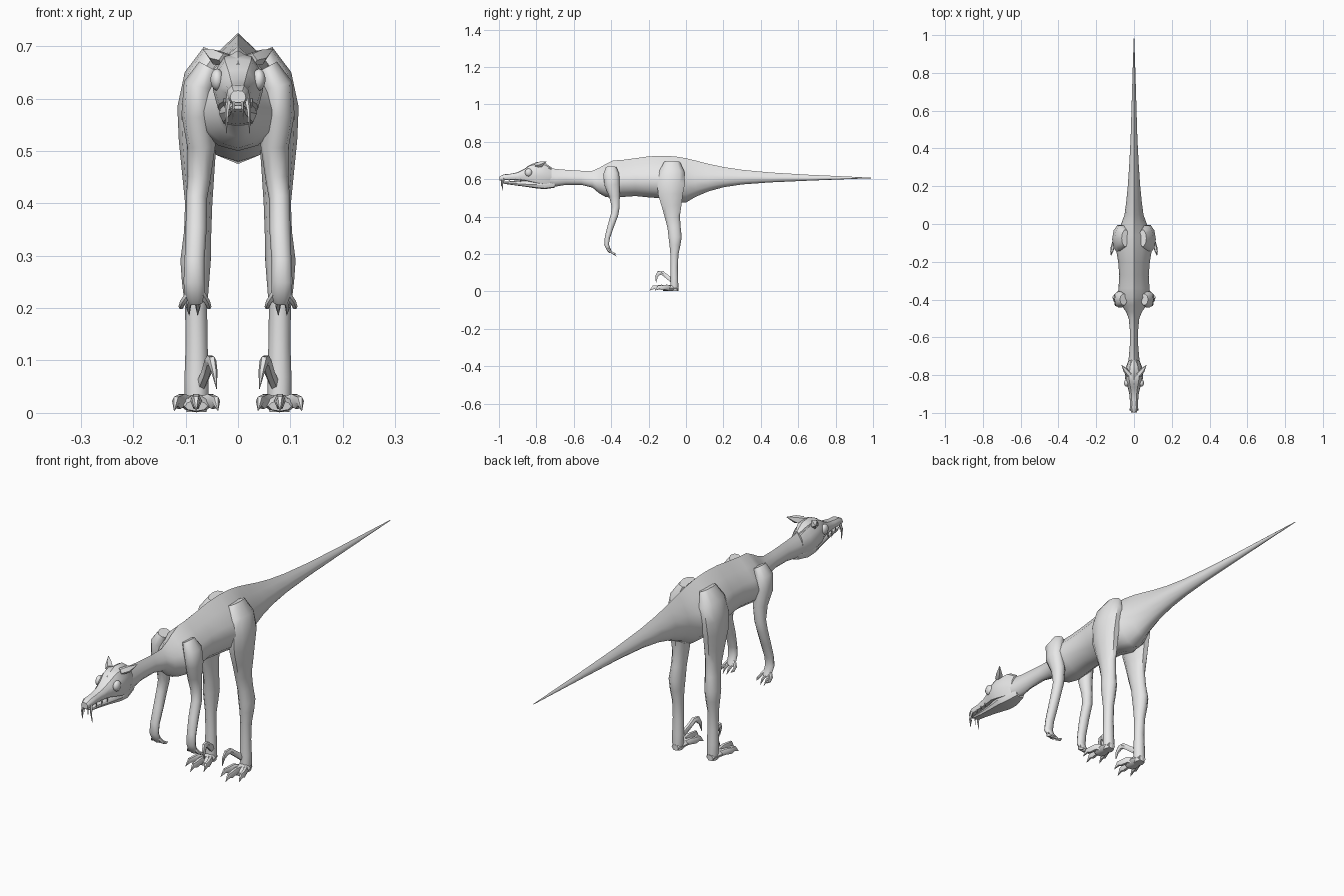
import bpy, bmesh, math
from mathutils import Vector

GREY = bpy.data.materials.new("plain_grey")
GREY.diffuse_color = (0.8, 0.8, 0.8, 1)


def finish(bm, name, mirror=False, angle=45):
    bmesh.ops.remove_doubles(bm, verts=bm.verts, dist=1e-5)
    bmesh.ops.recalc_face_normals(bm, faces=bm.faces)
    me = bpy.data.meshes.new(name)
    bm.to_mesh(me)
    bm.free()
    me.materials.append(GREY)
    me.shade_smooth()
    me.set_sharp_from_angle(angle=math.radians(angle))
    ob = bpy.data.objects.new(name, me)
    bpy.context.collection.objects.link(ob)
    if mirror:
        ob.modifiers.new("mirror", 'MIRROR').use_mirror_merge = False
    return ob


def skin(bm, rings):
    """Bridge rings of points and cap both ends."""
    rows = [[bm.verts.new(p) for p in r] for r in rings]
    n = len(rows[0])
    for a, b in zip(rows, rows[1:]):
        for i in range(n):
            j = (i + 1) % n
            bm.faces.new((a[i], a[j], b[j], b[i]))
    bm.faces.new(rows[0])
    bm.faces.new(rows[-1])


def loft(name, half, stations, angle=45):
    """Sections (y, half width, top, bottom) along y; half = unit half outline."""
    outline = half + [(-u, v) for u, v in half[-2:0:-1]]
    bm = bmesh.new()
    skin(bm, [[(u * w, y, lo + v * (hi - lo)) for u, v in outline]
              for y, w, hi, lo in stations])
    return finish(bm, name, angle=angle)


def tube(bm, path, sides=8):
    """Limb through points (x, y, z, side radius, depth radius)."""
    pts = [Vector(p[:3]) for p in path]
    rings = []
    for i, p in enumerate(path):
        t = (pts[min(i + 1, len(pts) - 1)] - pts[max(i - 1, 0)]).normalized()
        u = (Vector((1, 0, 0)) - t * t.x).normalized()
        v = t.cross(u)
        rings.append([pts[i] + u * p[3] * math.cos(a) + v * p[4] * math.sin(a)
                      for a in (2 * math.pi * k / sides for k in range(sides))])
    skin(bm, rings)


def limb(name, *paths, sides=8):
    bm = bmesh.new()
    for p in paths:
        tube(bm, p, sides)
    return finish(bm, name, mirror=True, angle=50)


# Trunk, neck and tail: ridged back, keeled belly
RIDGED = [(0, 1), (.45, .82), (.85, .6), (1, .4), (.8, .18), (.42, .05), (0, 0)]
loft("body_neck_and_tail", RIDGED, [
    (-.76, .034, .67, .56), (-.70, .027, .655, .56), (-.64, .022, .65, .57),
    (-.56, .022, .645, .57), (-.50, .028, .645, .555), (-.465, .042, .66, .525),
    (-.43, .068, .68, .505), (-.39, .088, .70, .50), (-.34, .082, .703, .505),
    (-.27, .078, .712, .51), (-.20, .084, .722, .503), (-.13, .096, .725, .498),
    (-.06, .098, .722, .48), (0, .068, .712, .475), (.05, .05, .70, .505),
    (.12, .041, .682, .535), (.20, .033, .665, .557), (.30, .026, .65, .572),
    (.45, .018, .636, .583), (.65, .012, .624, .592), (.85, .006, .615, .600),
    (.99, .001, .608, .605)])

# Skull with brow and narrow snout
BOXY = [(0, 1), (.55, .96), (.9, .72), (1, .4), (.8, .08), (0, 0)]
loft("skull", BOXY, [
    (-.72, .028, .655, .57), (-.755, .042, .672, .565), (-.80, .048, .685, .572),
    (-.835, .045, .676, .582), (-.865, .033, .655, .59), (-.90, .025, .637, .594),
    (-.945, .021, .628, .596), (-.975, .022, .626, .594), (-.997, .015, .615, .592)],
    angle=35)

# Lower jaw
loft("lower_jaw", BOXY, [
    (-.70, .02, .60, .555), (-.755, .034, .60, .547), (-.80, .036, .60, .551),
    (-.86, .026, .593, .56), (-.92, .018, .59, .568), (-.965, .016, .588, .574),
    (-.98, .009, .587, .58)], angle=35)

# Crest between the ears
loft("crest", [(0, 1), (.7, .7), (1, 0), (0, 0)], [
    (-.72, .012, .664, .64), (-.755, .03, .688, .65), (-.80, .03, .692, .65),
    (-.85, .012, .668, .64)], angle=30)

# Pointed ears
limb("ear", [(.024, -.80, .675, .016, .012), (.044, -.775, .68, .013, .016),
             (.066, -.747, .694, .001, .001)], sides=5)

# Eyes
bm = bmesh.new()
bmesh.ops.create_uvsphere(bm, u_segments=10, v_segments=7, radius=1)
for v in bm.verts:
    v.co = Vector((.040 + v.co.x * .013, -.842 + v.co.y * .02, .636 + v.co.z * .021))
finish(bm, "eye", mirror=True, angle=60)

# Long front fangs and small side teeth
limb("fang",
     [(.016, -.975, .605, .006, .007), (.021, -.983, .575, .004, .005),
      (.022, -.978, .533, .0005, .0005)],
     [(.008, -.985, .60, .004, .004), (.010, -.988, .56, .0005, .0005)],
     *[[(.018 + .004 * k, -.945 + .03 * k, .60, .003, .004),
        (.018 + .004 * k, -.945 + .03 * k, .582, .0005, .0005)] for k in range(3)],
     sides=5)

# Front legs
limb("front_leg", [
    (.055, -.40, .66, .022, .03), (.074, -.40, .625, .030, .045),
    (.078, -.395, .57, .030, .042), (.070, -.382, .51, .027, .030),
    (.074, -.376, .45, .022, .022), (.079, -.382, .41, .020, .021),
    (.080, -.402, .35, .020, .018), (.083, -.420, .29, .019, .015),
    (.084, -.425, .25, .020, .013), (.082, -.412, .222, .019, .011),
    (.081, -.404, .210, .014, .008)], sides=10)

# Clawed fingers
limb("finger", *[
    [(.081 + .4 * d, -.415, .23, .008, .008), (.081 + d, -.405, .212, .006, .007),
     (.081 + d * 1.15, -.387, .203, .005, .006), (.081 + d, -.372, z, .0005, .0005)]
    for d, z in ((-.022, .20), (-.004, .186), (.012, .186), (.024, .20))], sides=6)

# Hind legs, hip to ankle
limb("hind_leg", [
    (.045, -.075, .69, .022, .045), (.065, -.075, .64, .038, .07),
    (.076, -.08, .58, .040, .078), (.077, -.083, .52, .036, .07),
    (.076, -.077, .46, .031, .056), (.075, -.073, .40, .026, .043),
    (.077, -.064, .345, .026, .037), (.081, -.058, .29, .029, .037),
    (.081, -.059, .25, .026, .031), (.080, -.062, .20, .021, .023),
    (.079, -.063, .13, .021, .020), (.079, -.062, .07, .023, .021),
    (.079, -.062, .03, .023, .022), (.079, -.062, .002, .019, .022)], sides=10)

# Foot pad
limb("foot", [(.079, -.042, .014, .016, .012), (.079, -.075, .019, .026, .018),
              (.080, -.11, .016, .030, .014), (.080, -.125, .013, .022, .010)])

# Three forward toes ending in claws
limb("toe", *[
    [(.080 + .3 * d, -.085, .018, .011, .014), (.080 + .7 * d, r + .065, .024, .011, .014),
     (.080 + .9 * d, r + .04, .020, .010, .014), (.080 + d, r + .022, .022, .008, .011),
     (.080 + d * 1.1, r, .004, .0005, .0005)]
    for d, r in ((-.038, -.168), (0, -.196), (.038, -.168))], sides=6)

# Raised inner toe with a hooked claw
limb("raised_claw", [
    (.070, -.07, .055, .010, .014), (.060, -.10, .078, .010, .012),
    (.054, -.128, .10, .010, .012), (.050, -.146, .098, .009, .013),
    (.045, -.158, .078, .006, .008), (.041, -.160, .046, .0005, .0005)], sides=6)
